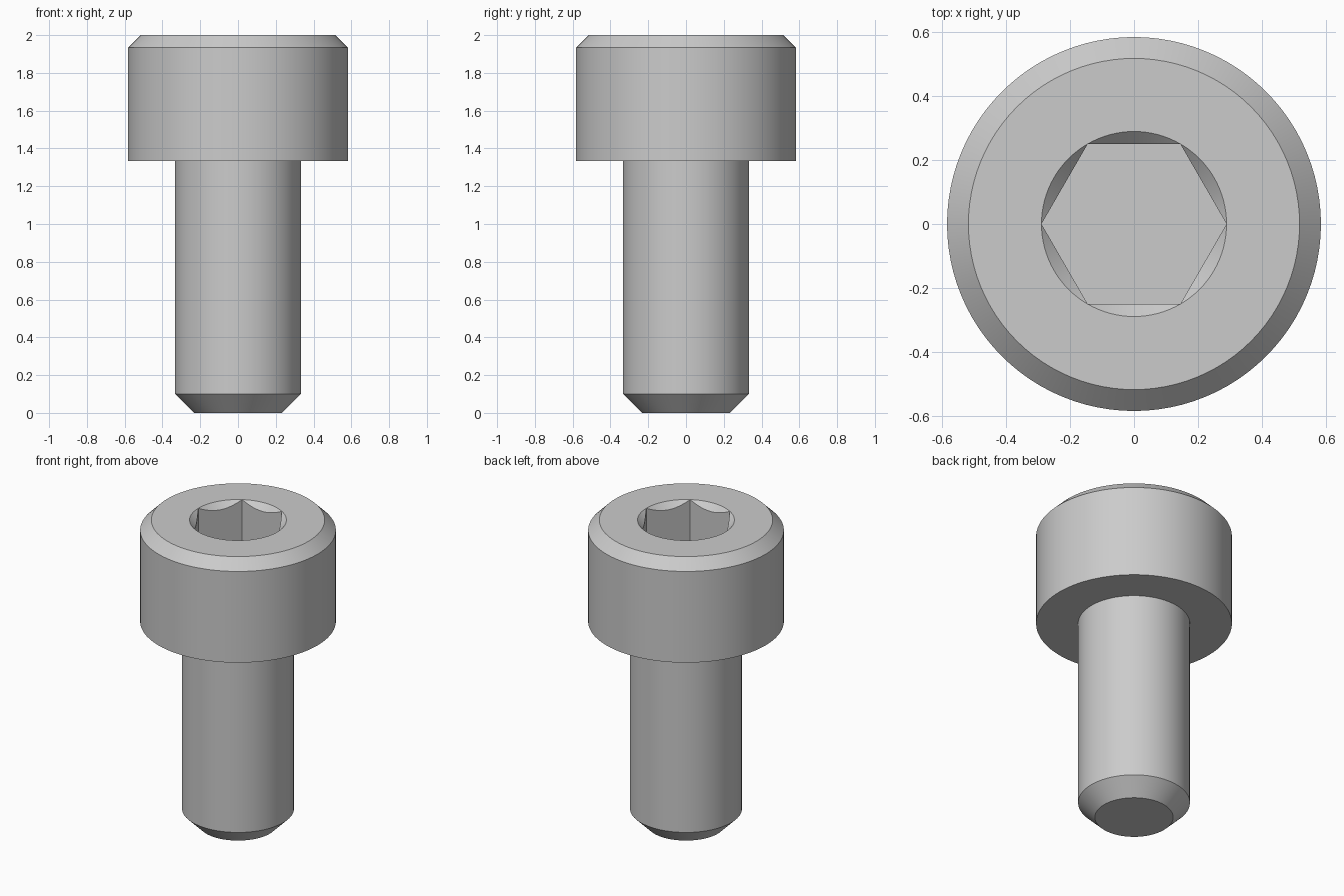
import bpy, bmesh
from math import cos, sin, pi, radians

cube = bpy.data.objects.get("Cube")
if cube:
    bpy.data.objects.remove(cube, do_unlink=True)

SEGMENTS = 96            # multiple of six, so hex corners land on vertices
TOP = 2.0
HEAD_R, HEAD_BASE, HEAD_CHAMFER = 0.5833, 1.3333, 0.0667
SHANK_R, TIP_CHAMFER = 0.3333, 0.1
HEX_FLAT, SOCKET_FLOOR = 0.25, 1.6667
HEX_CORNER = HEX_FLAT / cos(pi / 6)

steel = bpy.data.materials.new("steel_grey")
steel.use_nodes = True
colour = (0.6, 0.6, 0.6, 1)
steel.diffuse_color = colour
steel.node_tree.nodes["Principled BSDF"].inputs["Base Color"].default_value = colour


def hex_radius(angle):
    """Distance from the axis to the hexagon's side at an angle."""
    return HEX_FLAT / cos(angle % (pi / 3) - pi / 6)


def circle(r, z):
    return lambda a: (r, z)


def lip(a):
    """Where the 45 degree countersink meets the hexagon walls."""
    r = hex_radius(a)
    return r, TOP - (HEX_CORNER - r)


def floor_edge(a):
    return hex_radius(a), SOCKET_FLOOR


# Rings from the shank tip, over the head, down into the socket
rings = [
    circle(SHANK_R - TIP_CHAMFER, 0),
    circle(SHANK_R, TIP_CHAMFER),
    circle(SHANK_R, HEAD_BASE),
    circle(HEAD_R, HEAD_BASE),
    circle(HEAD_R, TOP - HEAD_CHAMFER),
    circle(HEAD_R - HEAD_CHAMFER, TOP),
    circle(HEX_CORNER, TOP),
    lip,
    floor_edge,
]

bm = bmesh.new()
loops = []
for ring in rings:
    loop = []
    for i in range(SEGMENTS):
        a = 2 * pi * i / SEGMENTS
        r, z = ring(a)
        loop.append(bm.verts.new((r * cos(a), r * sin(a), z)))
    loops.append(loop)

for lower, upper in zip(loops, loops[1:]):
    for i in range(SEGMENTS):
        j = (i + 1) % SEGMENTS
        bm.faces.new((lower[i], lower[j], upper[j], upper[i]))
bm.faces.new(loops[0][::-1])     # tip
bm.faces.new(loops[-1])          # socket floor

# Countersink and hexagon touch at the six corners
bmesh.ops.remove_doubles(bm, verts=bm.verts, dist=1e-5)
bmesh.ops.recalc_face_normals(bm, faces=bm.faces)

mesh = bpy.data.meshes.new("socket_head_screw")
bm.to_mesh(mesh)
bm.free()
mesh.materials.append(steel)
screw = bpy.data.objects.new("socket_head_screw", mesh)
bpy.context.collection.objects.link(screw)

bpy.ops.object.select_all(action='DESELECT')
screw.select_set(True)
bpy.context.view_layer.objects.active = screw
bpy.ops.object.shade_smooth_by_angle(angle=radians(30))
